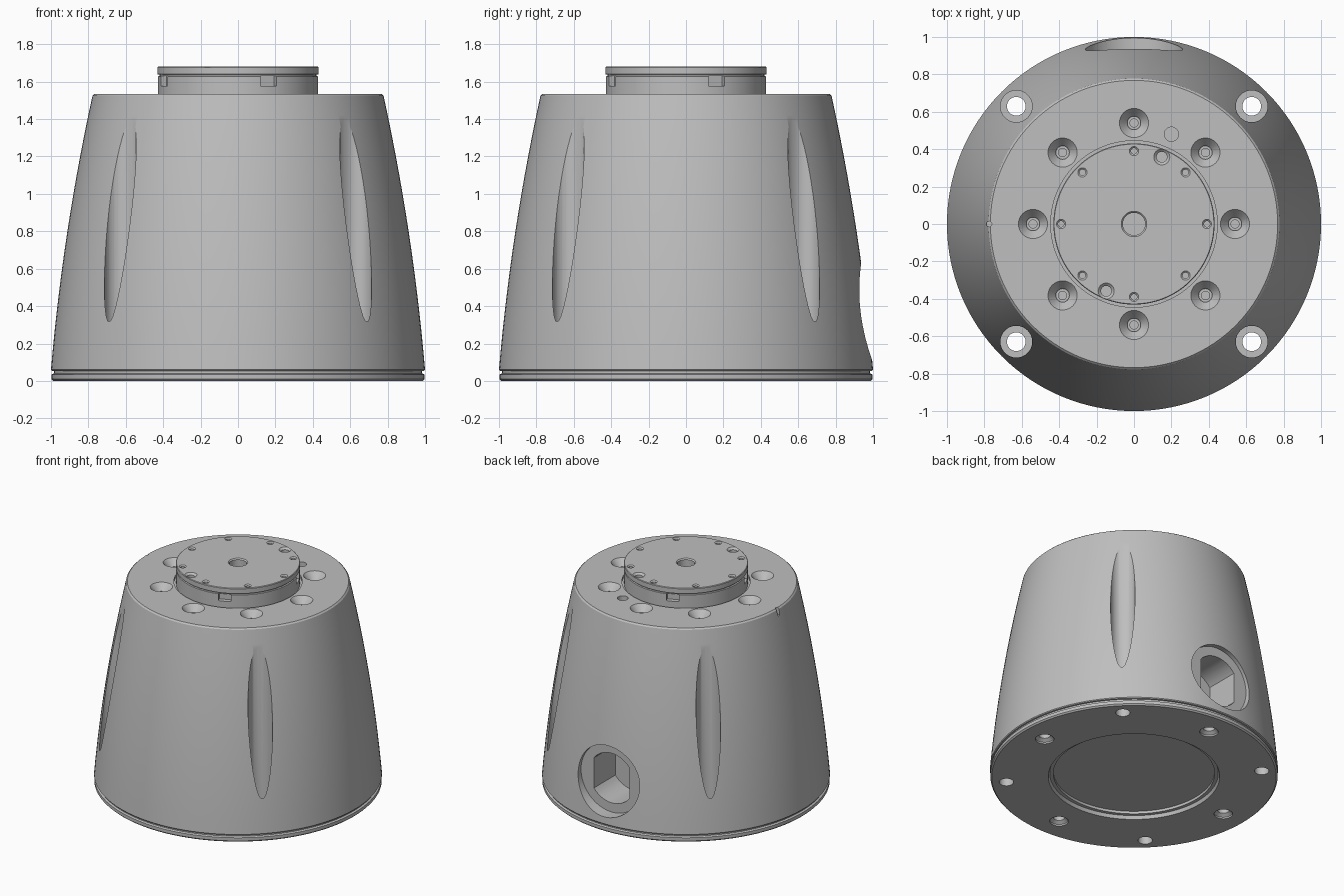
import bpy, bmesh
from math import radians, cos, sin, pi
from mathutils import Matrix, Vector

cube = bpy.data.objects.get("Cube")
if cube:
    bpy.data.objects.remove(cube, do_unlink=True)

metal = bpy.data.materials.new("satin_grey")
metal.use_nodes = True
GREY = (0.52, 0.52, 0.52, 1)
metal.diffuse_color = GREY
metal.node_tree.nodes["Principled BSDF"].inputs["Base Color"].default_value = GREY


def lathe(bm, profile, segs=32, matrix=Matrix()):
    """Revolve (radius, height) points about z; closed loop if off the axis."""
    rings = []
    for r, z in profile:
        if r == 0:
            rings.append([bm.verts.new(matrix @ Vector((0, 0, z)))] * segs)
        else:
            rings.append([bm.verts.new(matrix @ Vector((r * cos(2 * pi * i / segs), r * sin(2 * pi * i / segs), z)))
                          for i in range(segs)])
    pairs = list(zip(rings, rings[1:]))
    if profile[0][0] > 0:
        pairs.append((rings[-1], rings[0]))
    for a, b in pairs:
        for i in range(segs):
            j = (i + 1) % segs
            bm.faces.new(list(dict.fromkeys((a[i], a[j], b[j], b[i]))))


def finish(bm, name):
    bmesh.ops.recalc_face_normals(bm, faces=bm.faces[:])
    mesh = bpy.data.meshes.new(name)
    bm.to_mesh(mesh)
    bm.free()
    mesh.materials.append(metal)
    obj = bpy.data.objects.new(name, mesh)
    bpy.context.collection.objects.link(obj)
    return obj


def turned(name, profile, segs=128):
    bm = bmesh.new()
    lathe(bm, profile, segs)
    return finish(bm, name)


def drills(name, profile, spots, segs=32):
    """One cutter holding the same drill at every (x, y) spot."""
    bm = bmesh.new()
    for x, y in spots:
        lathe(bm, profile, segs, Matrix.Translation((x, y, 0)))
    return finish(bm, name)


def circle(r, count, start=0):
    return [(r * cos(radians(start) + 2 * pi * i / count), r * sin(radians(start) + 2 * pi * i / count))
            for i in range(count)]


def rod(r, low, high):
    return [(0, low), (r, low), (r, high), (0, high)]


def cut(targets, cutter):
    cutter.hide_render = True
    for obj in targets:
        mod = obj.modifiers.new("cut", 'BOOLEAN')
        mod.operation, mod.solver, mod.object = 'DIFFERENCE', 'EXACT', cutter
        bpy.context.view_layer.objects.active = obj
        bpy.ops.object.modifier_apply(modifier=mod.name)
    bpy.data.objects.remove(cutter, do_unlink=True)


# Housing: bulged taper with a shallow seat for the flange
TOP = 1.535
wall = []
for i in range(15):
    t = 1.465 * i / 14
    wall.append((1 - 0.085 * t - 0.0453 * t * t, 0.06 + t))
housing = turned("housing", [(0, 0.045), (0.985, 0.045), (0.985, 0.052), (0.995, 0.054)] + wall
                 + [(0.768, TOP), (0.445, TOP), (0.445, 1.515), (0, 1.515)])

# Base plate with stepped central opening
base = turned("base_plate", [(0.595, 0), (0.988, 0), (0.998, 0.01), (0.998, 0.034), (0.985, 0.04),
                             (0.985, 0.045), (0.56, 0.045), (0.56, 0.025), (0.585, 0.025)])

# Output flange: hub, seam and top disc
flange = turned("output_flange", [(0, 1.515), (0.429, 1.515), (0.429, 1.628), (0.42, 1.631), (0.42, 1.637),
                                  (0.431, 1.64), (0.431, 1.676), (0.427, 1.68), (0, 1.68)], 96)

# Corner mounting bores: flutes in the wall plus through holes
corners = circle(0.89, 4, 45)
cut([housing], drills("flute_cutter", rod(0.085, 0.2, 1.8), corners, 48))
cut([housing, base], drills("mount_hole_cutter", rod(0.05, -0.1, 0.3), corners))

# Underside bolt holes
cut([housing, base], drills("base_bolt_cutter",
                            [(0, -0.02), (0.065, -0.02), (0.065, 0.012), (0.04, 0.03), (0.04, 0.1), (0, 0.1)],
                            circle(0.81, 4)))

# Countersunk bolts around the shoulder, plus a service hole and an edge pin mark
cut([housing], drills("shoulder_bolt_cutter",
                      [(0, 1.43), (0.022, 1.43), (0.022, 1.46), (0.036, 1.46), (0.036, 1.485),
                       (0.078, TOP), (0.078, 1.6), (0, 1.6)], circle(0.54, 8)))
cut([housing], drills("service_hole_cutter", rod(0.038, 1.48, 1.6), [(0.2, 0.48)]))
cut([housing], drills("edge_mark_cutter", rod(0.015, 1.48, 1.6), [(-0.775, 0)], 16))

# Cable port on the back: round recess, then a flat-sided pocket
face_back = Matrix.Translation((0, 0, 0.37)) @ Matrix.Rotation(radians(-90), 4, 'X')
bm = bmesh.new()
lathe(bm, rod(0.26, 0.9, 1.2), 64, face_back)
cut([housing], finish(bm, "port_recess_cutter"))
bm = bmesh.new()
lathe(bm, rod(0.19, 0.64, 1.0), 48, face_back)
for v in bm.verts:
    v.co.x = max(-0.15, min(0.15, v.co.x))
bmesh.ops.remove_doubles(bm, verts=bm.verts[:], dist=0.0005)
bmesh.ops.dissolve_limit(bm, angle_limit=0.01, verts=bm.verts[:], edges=bm.edges[:])
cut([housing], finish(bm, "port_pocket_cutter"))

# Flange face holes: centre bore, threaded ring, two dowel holes
cut([flange], drills("centre_bore_cutter", [(0, 1.61), (0.06, 1.61), (0.06, 1.672), (0.068, 1.68),
                                            (0.068, 1.75), (0, 1.75)], [(0, 0)], 48))
cut([flange], drills("thread_cutter", [(0, 1.62), (0.016, 1.62), (0.016, 1.672), (0.025, 1.68),
                                       (0.025, 1.75), (0, 1.75)], circle(0.39, 8), 20))
cut([flange], drills("dowel_cutter", [(0, 1.62), (0.028, 1.62), (0.028, 1.666), (0.043, 1.68),
                                      (0.043, 1.75), (0, 1.75)], circle(0.388, 2, 67.5), 24))

# Four notches in the hub side
bm = bmesh.new()
for k in range(4):
    turn = Matrix.Rotation(radians(22.5 + 90 * k), 4, 'Z')
    bmesh.ops.create_cube(bm, size=1, matrix=turn @ Matrix.Translation((0.43, 0, 1.603))
                          @ Matrix.Diagonal((0.07, 0.09, 0.054, 1)))
cut([flange], finish(bm, "notch_cutter"))

# Smooth shading with crisp edges
bpy.ops.object.select_all(action='DESELECT')
for obj in (housing, base, flange):
    obj.select_set(True)
bpy.context.view_layer.objects.active = housing
bpy.ops.object.shade_smooth_by_angle(angle=radians(25))
